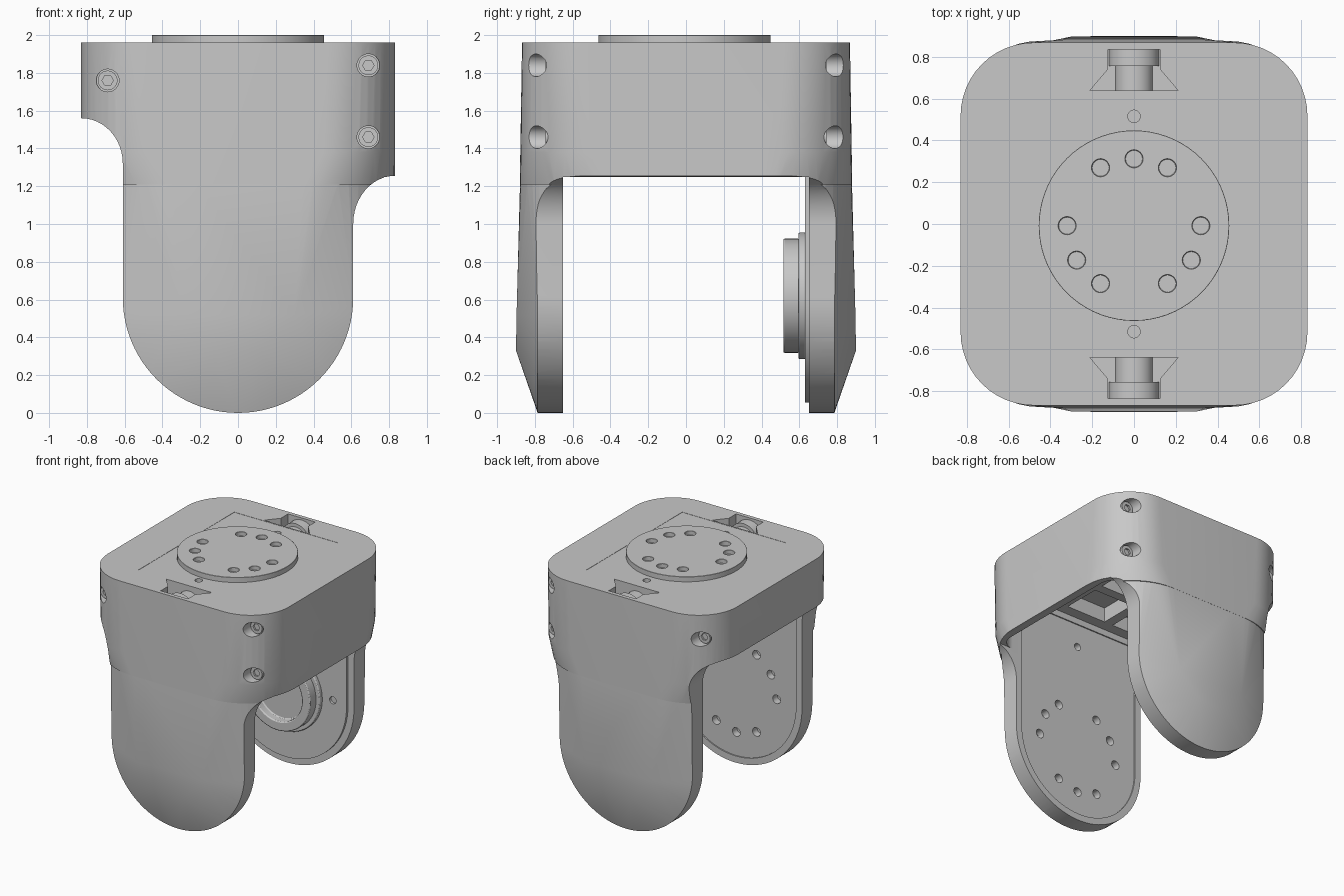
import bpy, bmesh
from math import sin, cos, radians

if "Cube" in bpy.data.objects:
    bpy.data.objects.remove(bpy.data.objects["Cube"])

grey = bpy.data.materials.new("neutral grey")
grey.use_nodes = True
grey.diffuse_color = (0.58, 0.58, 0.58, 1)
grey.node_tree.nodes["Principled BSDF"].inputs["Base Color"].default_value = (0.58, 0.58, 0.58, 1)


def finish(bm, name):
    bmesh.ops.recalc_face_normals(bm, faces=bm.faces)
    mesh = bpy.data.meshes.new(name)
    bm.to_mesh(mesh)
    bm.free()
    mesh.materials.append(grey)
    ob = bpy.data.objects.new(name, mesh)
    bpy.context.collection.objects.link(ob)
    return ob


def prism(name, pts, axis, lo, hi):
    """Extrude a 2D outline along y (points are x, z) or z (points are x, y)."""
    bm = bmesh.new()
    place = (lambda a, b, c: (a, c, b)) if axis == "y" else (lambda a, b, c: (a, b, c))
    face = bm.faces.new([bm.verts.new(place(a, b, lo)) for a, b in pts])
    out = bmesh.ops.extrude_face_region(bm, geom=[face])
    verts = [v for v in out["geom"] if isinstance(v, bmesh.types.BMVert)]
    bmesh.ops.translate(bm, verts=verts, vec=place(0, 0, hi - lo))
    return finish(bm, name)


def box(name, x0, x1, y0, y1, z0, z1):
    return prism(name, [(x0, y0), (x1, y0), (x1, y1), (x0, y1)], "z", z0, z1)


def arc(cx, cy, rx, ry, a0, a1, n):
    angles = [radians(a0 + (a1 - a0) * i / n) for i in range(n + 1)]
    return [(cx + rx * cos(a), cy + ry * sin(a)) for a in angles]


def disc(name, a, b, r, axis, lo, hi, sides=48):
    return prism(name, arc(a, b, r, r, 0, 360, sides)[:-1], axis, lo, hi)


def rounded(x, y, r):
    """Rounded rectangle in plan."""
    pts = []
    for sx, sy, a in ((1, 1, 0), (-1, 1, 90), (-1, -1, 180), (1, -1, 270)):
        pts += arc(sx * (x - r), sy * (y - r), r, r, a, a + 90, 12)
    return pts


def tongue(r, z_top):
    """Round-bottomed arm outline."""
    return arc(0, 0.61, r, r, 180, 360, 40) + [(r, z_top), (-r, z_top)]


def hull(name, points):
    bm = bmesh.new()
    for p in points:
        bm.verts.new(p)
    bmesh.ops.convex_hull(bm, input=bm.verts)
    bmesh.ops.delete(bm, geom=[v for v in bm.verts if not v.link_faces], context="VERTS")
    return finish(bm, name)


def boolean(ob, cutter, op="DIFFERENCE"):
    mod = ob.modifiers.new("cut", "BOOLEAN")
    mod.operation, mod.object, mod.solver = op, cutter, "EXACT"
    bpy.context.view_layer.objects.active = ob
    bpy.ops.object.modifier_apply(modifier=mod.name)
    bpy.data.objects.remove(cutter)


def smooth(ob, angle=30):
    bpy.ops.object.select_all(action="DESELECT")
    ob.select_set(True)
    bpy.context.view_layer.objects.active = ob
    bpy.ops.object.shade_smooth_by_angle(angle=radians(angle))


def bevel(ob, width, segments):
    mod = ob.modifiers.new("bevel", "BEVEL")
    mod.width, mod.segments, mod.limit_method = width, segments, "ANGLE"
    smooth(ob)


# Rounded block
block_rings = ((1.96, 0.868, 0.35), (1.38, 0.876, 0.38), (1.21, 0.88, 0.47))
body = hull("bracket_body", [(x, y, z) for z, w, r in block_rings
                             for x, y in rounded(0.83, w, r)])

# Arms: flare from the block down to bulging round ends
arm_points = [(x, y, z) for z, w, r in ((1.4, 0.874, 0.47), (1.22, 0.878, 0.48))
              for x, y in rounded(0.825, w, r)]
for s in (-1, 1):
    arm_points += [(x, s * 0.782, z) for x, z in arc(0, 0.61, 0.62, 0.62, 180, 360, 40)]
    arm_points += [(m * x, s * y, z) for m in (-1, 1)
                   for x, y, z in ((0.12, 0.9, 0.33), (0.3, 0.897, 0.52))]
boolean(body, hull("arms", arm_points), "UNION")

# Front outline: shoulders at two heights, fillets and round arms
outline = [(-0.9, 1.96), (-0.9, 1.56)]
outline += arc(-0.83, 1.32, 0.22, 0.24, 90, 0, 12)
outline += arc(0, 0.61, 0.61, 0.61, 180, 360, 48)
outline += arc(0.83, 1.0, 0.22, 0.255, 180, 90, 12)
outline += [(0.9, 1.255), (0.9, 1.96)]
boolean(body, prism("outline", outline, "y", -1, 1), "INTERSECT")

# Gap between the arms and the cavity inside the block
boolean(body, box("gap", -1, 1, -0.65, 0.65, -0.1, 1.25))
boolean(body, prism("cavity", rounded(0.77, 0.65, 0.12), "z", 1.2, 1.75))

# Lattice pockets in the cavity ceiling
for i in (-1, 0, 1):
    for j in (-1, 0, 1):
        x, y = i * 0.44, j * 0.4
        boolean(body, box("pocket", x - 0.18, x + 0.18, y - 0.16, y + 0.16, 1.7, 1.87))

# Faint top recess, cable notches and pin holes
boolean(body, box("recess", -0.475, 0.475, -0.63, 0.63, 1.958, 2.1))
for s in (-1, 1):
    notch = [(-0.21, 0.64), (0.21, 0.64), (0.125, 0.74), (0.125, 0.835),
             (-0.125, 0.835), (-0.125, 0.74)]
    boolean(body, prism("notch", [(x, s * y) for x, y in notch], "z", 1.84, 2.1))
    boolean(body, disc("pin_hole", 0, s * 0.515, 0.03, "z", 1.9, 2.1, 20))
    # Rounded cable boss lying in the notch
    for r, y0, y1 in ((0.09, 0.635, 0.76), (0.12, 0.755, 0.84)):
        smooth(prism("cable_boss", arc(0, 1.835, r, r * 0.9, 0, 180, 16), "y",
                     *sorted((s * y0, s * y1))))

# Front arm panel: recessed, with a ring of bolt holes
ring = [0, 180, 31, 149, 60, 120, 240, 270, 300]
boolean(body, prism("panel_recess", tongue(0.555, 1.7), "y", -0.66, -0.6))
for a in ring:
    boolean(body, disc("bolt_hole", 0.37 * cos(radians(a)), 0.62 + 0.37 * sin(radians(a)),
                       0.036, "y", -0.72, -0.6, 20))
boolean(body, disc("guide_hole", 0, 1.51, 0.03, "y", -0.72, -0.6, 20))

# Counterbored screws on the corners
screws = [(-0.69, 1.76), (0.69, 1.84), (0.69, 1.46)]
for s in (-1, 1):
    for x, z in screws:
        boolean(body, disc("bore", x, z, 0.06, "y", *sorted((s * 0.725, s * 1.0)), 32))
        head = disc("socket_screw", x, z, 0.052, "y", *sorted((s * 0.715, s * 0.745)), 32)
        boolean(head, disc("hex", x, z, 0.03, "y", *sorted((s * 0.73, s * 0.9)), 6))
        smooth(head)
smooth(body, 25)

# Back arm panel with two holes beside the bearing
panel = prism("back_arm_panel", tongue(0.555, 1.75), "y", 0.63, 0.655)
for s in (-1, 1):
    boolean(panel, disc("hole", s * 0.43, 0.64, 0.03, "y", 0.6, 0.65, 20))
smooth(panel)

# Bearing: flange and hollow hub
flange = disc("bearing_flange", 0, 0.62, 0.335, "y", 0.595, 0.635, 64)
hub = disc("bearing_hub", 0, 0.62, 0.302, "y", 0.515, 0.6, 64)
boolean(hub, disc("hub_bore", 0, 0.62, 0.225, "y", 0.45, 0.58, 48))
bevel(flange, 0.008, 2)
bevel(hub, 0.008, 2)

# Output disc on top, same hole ring mirrored
plate = disc("output_disc", 0, -0.008, 0.456, "z", 1.95, 2.0, 72)
for a in ring:
    boolean(plate, disc("disc_hole", 0.32 * cos(radians(a)), -0.008 - 0.32 * sin(radians(a)),
                        0.042, "z", 1.965, 2.1, 24))
bevel(plate, 0.005, 1)
